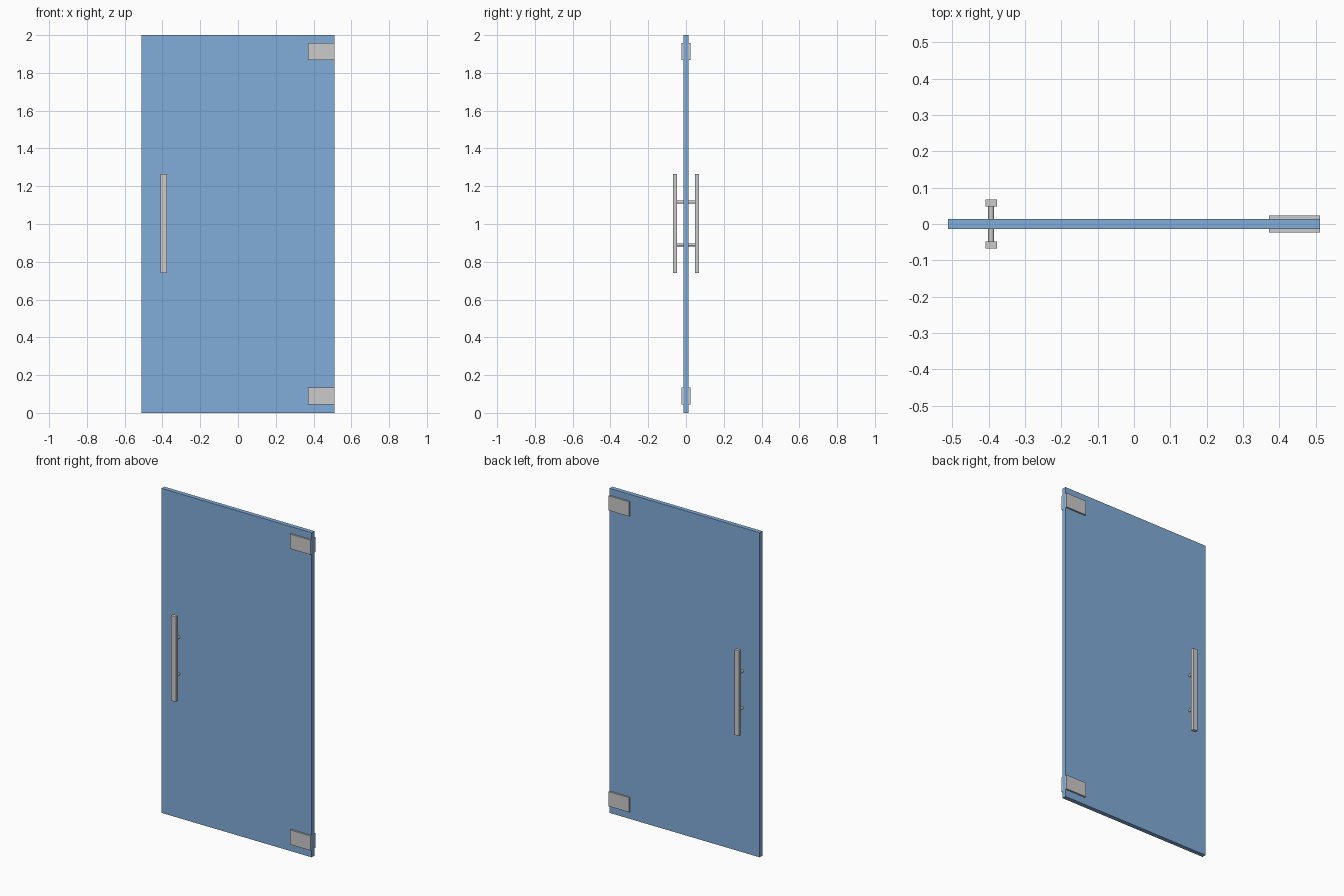
import bpy
import math

if "Cube" in bpy.data.objects:
    bpy.data.objects.remove(bpy.data.objects["Cube"])


def material(name, color):
    m = bpy.data.materials.new(name)
    m.diffuse_color = color
    m.use_nodes = True
    m.node_tree.nodes["Principled BSDF"].inputs["Base Color"].default_value = m.diffuse_color
    return m


def box(name, x, y, z):
    """Box given by (min, max) ranges on each axis."""
    bpy.ops.mesh.primitive_cube_add(size=1, location=[(r[0] + r[1]) / 2 for r in (x, y, z)])
    ob = bpy.context.object
    ob.name = name
    ob.scale = [r[1] - r[0] for r in (x, y, z)]
    bpy.ops.object.transform_apply(location=False, rotation=False, scale=True)
    return ob


def post(name, x, y0, y1, z, radius):
    """Round standoff along y."""
    bpy.ops.mesh.primitive_cylinder_add(vertices=24, radius=radius, depth=abs(y1 - y0),
                                        location=(x, (y0 + y1) / 2, z),
                                        rotation=(math.pi / 2, 0, 0))
    ob = bpy.context.object
    ob.name = name
    bpy.ops.object.shade_smooth_by_angle()
    return ob


HALF_W, GLASS_Y = 0.512, 0.0132
HANDLE_X = -0.393

# Glass panel
glass = box("glass_panel", (-HALF_W, HALF_W), (-GLASS_Y, GLASS_Y), (0, 2))
glass.data.materials.append(material("blue_glass", (0.22, 0.42, 0.70, 1)))

# Hardware repeated on the front and back faces
for side, s in (("front", -1), ("back", 1)):
    # Hinge plates
    for level, z in (("lower", (0.045, 0.135)), ("upper", (1.868, 1.958))):
        box(f"{side}_{level}_hinge_plate", (0.371, HALF_W),
            sorted((s * GLASS_Y, s * 0.0235)), z)
    # Pull bar
    box(f"{side}_pull_bar", (HANDLE_X - 0.016, HANDLE_X + 0.016),
        sorted((s * 0.048, s * 0.0675)), (0.74, 1.265))
    # Standoffs between bar and glass
    for level, z in (("lower", 0.89), ("upper", 1.116)):
        post(f"{side}_{level}_standoff", HANDLE_X, s * GLASS_Y, s * 0.049, z, 0.008)
